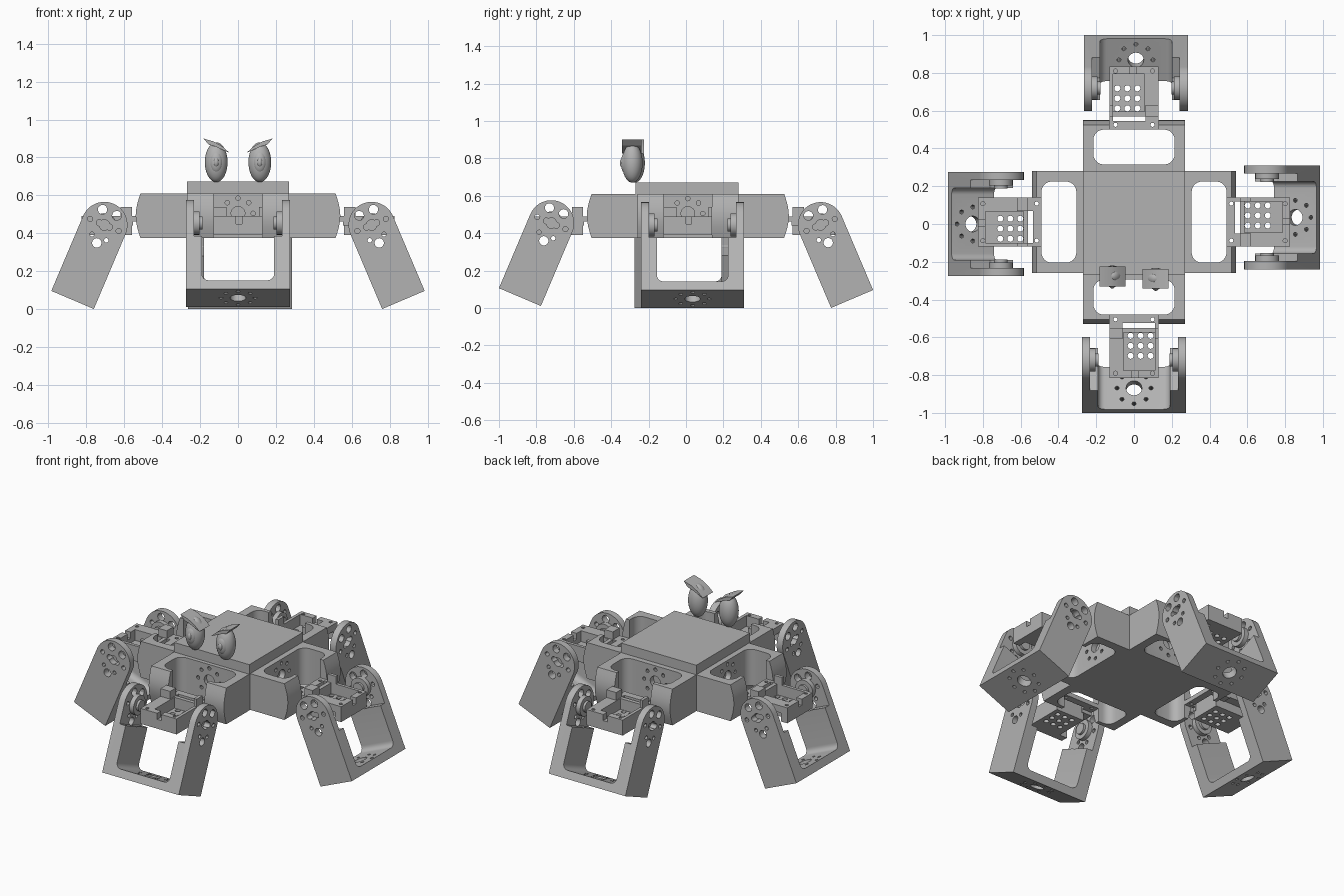
import bpy, bmesh, math
from mathutils import Matrix, Vector

if "Cube" in bpy.data.objects:
    bpy.data.objects.remove(bpy.data.objects["Cube"])

grey = bpy.data.materials.new("plain_grey")
grey.use_nodes = True
grey.diffuse_color = (0.45, 0.45, 0.45, 1)
grey.node_tree.nodes["Principled BSDF"].inputs["Base Color"].default_value = (0.45, 0.45, 0.45, 1)


def finish(name, bm):
    bmesh.ops.recalc_face_normals(bm, faces=bm.faces)
    mesh = bpy.data.meshes.new(name)
    bm.to_mesh(mesh)
    bm.free()
    mesh.materials.append(grey)
    obj = bpy.data.objects.new(name, mesh)
    bpy.context.collection.objects.link(obj)
    return obj


def box(name, lo, hi, axis=None, radius=0.0):
    """Box between two corners; edges along one axis may be rounded."""
    lo, hi = Vector(lo), Vector(hi)
    bm = bmesh.new()
    bmesh.ops.create_cube(bm, size=1)
    for v in bm.verts:
        v.co = (lo + hi) / 2 + v.co * (hi - lo)
    if axis is not None:
        edges = [e for e in bm.edges
                 if abs((e.verts[0].co - e.verts[1].co).normalized()[axis]) > 0.9]
        bmesh.ops.bevel(bm, geom=edges, offset=radius, segments=6, profile=0.5, affect='EDGES')
    return finish(name, bm)


def prism(name, points, axis, lo, hi):
    """Extrude a closed outline along x (axis 0) or y (axis 1)."""
    bm = bmesh.new()
    verts = [bm.verts.new((lo, a, b) if axis == 0 else (a, lo, b)) for a, b in points]
    face = bm.faces.new(verts)
    ext = bmesh.ops.extrude_face_region(bm, geom=[face])
    step = Vector((hi - lo, 0, 0)) if axis == 0 else Vector((0, hi - lo, 0))
    bmesh.ops.translate(bm, vec=step, verts=[g for g in ext["geom"] if isinstance(g, bmesh.types.BMVert)])
    return finish(name, bm)


def rod(name, centre, radius, length, axis, sides=16):
    bm = bmesh.new()
    turn = Vector((0, 0, 1)).rotation_difference(Vector([float(i == axis) for i in range(3)]))
    bmesh.ops.create_cone(bm, cap_ends=True, segments=sides, radius1=radius, radius2=radius,
                          depth=length, matrix=Matrix.Translation(centre) @ turn.to_matrix().to_4x4())
    return finish(name, bm)


def ellipsoid(name, centre, radii):
    bm = bmesh.new()
    bmesh.ops.create_uvsphere(bm, u_segments=32, v_segments=20, radius=1)
    for v in bm.verts:
        v.co = Vector(centre) + v.co * Vector(radii)
    return finish(name, bm)


def cut(obj, cutters):
    for c in cutters:
        c.hide_render = True
        mod = obj.modifiers.new("cut", 'BOOLEAN')
        mod.operation, mod.solver, mod.object = 'DIFFERENCE', 'EXACT', c
    bpy.context.view_layer.update()
    mesh = bpy.data.meshes.new_from_object(obj.evaluated_get(bpy.context.evaluated_depsgraph_get()))
    obj.modifiers.clear()
    obj.data = mesh
    for c in cutters:
        bpy.data.objects.remove(c)


def smooth(*objs):
    bpy.ops.object.select_all(action='DESELECT')
    for o in objs:
        o.select_set(True)
    bpy.context.view_layer.objects.active = objs[0]
    bpy.ops.object.shade_smooth_by_angle(angle=math.radians(30))


def ring(count, radius):
    return [(radius * math.cos(math.tau * i / count), radius * math.sin(math.tau * i / count))
            for i in range(count)]


# Central body
box("body", (-0.27, -0.27, 0.375), (0.27, 0.28, 0.672))

# Hip frame: rounded window, curved outer wall with a gap for the motor holder
outer = [(-0.515 - 0.025 * math.sin(math.pi * i / 8), 0.375 + 0.235 * i / 8) for i in range(9)]
hip = prism("hip_frame", [(-0.262, 0.375)] + outer + [(-0.262, 0.61)], 0, -0.27, 0.27)
cutters = [box("window", (-0.215, -0.49, 0.2), (0.215, -0.305, 0.8), 2, 0.055),
           box("gap", (-0.13, -0.6, 0.2), (0.13, -0.45, 0.8)),
           rod("hub", (0, -0.3, 0.505), 0.037, 0.06, 1)]
cutters += [rod("hole", (a, -0.3, 0.505 + b), 0.012, 0.06, 1, 10) for a, b in ring(8, 0.08)]
cut(hip, cutters)

# Motor holder: perforated tray, low walls and an inner mounting flange
tray = box("motor_tray", (-0.13, -0.825, 0.39), (0.13, -0.56, 0.49))
cutters = [box("pocket", (-0.055, -0.785, 0.42), (0.11, -0.585, 0.6)),
           box("side_step", (-0.2, -0.78, 0.3), (-0.075, -0.5, 0.445)),
           box("notch", (-0.01, -0.9, 0.45), (0.02, -0.75, 0.6))]
cutters += [rod("vent", (0.035 + 0.053 * i, -0.655 + 0.053 * j, 0.4), 0.016, 0.2, 2)
            for i in (-1, 0, 1) for j in (-1, 0, 1)]
cutters += [rod("screw_hole", (x, -0.8, 0.5), 0.011, 0.06, 2, 10) for x in (-0.098, 0.098)]
cut(tray, cutters)
flange = box("motor_flange", (-0.13, -0.62, 0.44), (0.13, -0.49, 0.54))
cutters = [box("slot", (-0.06, -0.7, 0.43), (0.11, -0.535, 0.6)),
           box("ledge", (-0.2, -0.56, 0.49), (0.2, -0.4, 0.6)),
           box("under", (-0.2, -0.555, 0.3), (0.2, -0.4, 0.462))]
cutters += [rod("screw_hole", (x, -0.515, 0.5), 0.011, 0.2, 2, 10) for x in (-0.098, 0.098)]
cut(flange, cutters)

# Leg: U-shaped bracket with rounded arm tops, modelled upright around its pivot
R, L = 0.122, 0.43
arc = [(R * math.cos(math.pi * i / 20), R * math.sin(math.pi * i / 20)) for i in range(21)]
leg = prism("leg", arc + [(-R, -L), (R, -L)], 0, -0.275, 0.275)
cutters = [box("opening", (-0.19, -0.3, -L + 0.05), (0.19, 0.3, 0.5), 1, 0.035),
           box("recess", (-0.232, -0.3, -0.125), (0.232, 0.3, 0.5)),
           rod("through_hole", (0, 0, -0.103), 0.025, 1, 0),
           rod("foot_hole", (0, 0, -L), 0.042, 0.3, 2, 24)]
cutters += [rod("hole", (a, b, -L), 0.011, 0.3, 2, 10) for a, b in ring(8, 0.09)]
cutters += [rod("hole", (0, a, b), r, 1, 0, 12)
            for (a, b), r in zip(ring(6, 0.082), (0.014, 0.025, 0.025, 0.014, 0.012, 0.012))]
slot = box("slot", (-0.5, -0.045, -0.016), (0.5, 0.045, 0.016), 0, 0.0155)
cut(leg, cutters + [slot, rod("hub", (0, 0, 0), 0.028, 1, 0)])

# Horn plates on the inside of both arms
horns = []
for side in (-1, 1):
    horns.append(rod("horn_disc", (side * 0.218, 0, 0), 0.062, 0.03, 0, 28))
    horns.append(rod("horn_hub", (side * 0.198, 0, 0), 0.035, 0.02, 0, 20))
smooth(hip, tray, flange, leg, *horns)

# Repeat the limb on all four sides
pose = Matrix.Translation((0, -0.705, 0.444)) @ Matrix.Rotation(math.radians(-23), 4, 'X')
shifts = [(0, -0.015, 0.01), (0, 0.035, 0), (0.01, 0.015, 0), (0, 0, 0)]
for k, (label, shift) in enumerate(zip(("front", "left", "back", "right"), shifts)):
    turn = Matrix.Rotation(k * math.pi / 2, 4, 'Z')
    for part in [hip, tray, flange, leg] + horns:
        copy = part.copy()
        copy.name = label + "_" + part.name.split(".")[0]
        bpy.context.collection.objects.link(copy)
        if part is leg or part in horns:
            copy.matrix_world = Matrix.Translation(shift) @ turn @ pose
        else:
            copy.matrix_world = Matrix.Translation((0, 0.01, 0)) @ turn
for part in [hip, tray, flange, leg] + horns:
    bpy.data.objects.remove(part)

# Eyes with raised iris and pupil, and slanted curved brows
brow = [(0.182, 0.90), (0.13, 0.885), (0.085, 0.86), (0.045, 0.825),
        (0.085, 0.842), (0.12, 0.858), (0.155, 0.868)]
for side, label, dy in ((-1, "right", 0), (1, "left", -0.012)):
    x = side * 0.115
    smooth(ellipsoid(label + "_eye", (x, -0.275 + dy, 0.775), (0.06, 0.055, 0.105)),
           ellipsoid(label + "_iris", (x, -0.312 + dy, 0.775), (0.034, 0.024, 0.056)),
           ellipsoid(label + "_pupil", (x, -0.325 + dy, 0.775), (0.015, 0.017, 0.026)),
           prism(label + "_brow", [(side * a, b) for a, b in brow], 1, -0.33 + dy, -0.225 + dy))
